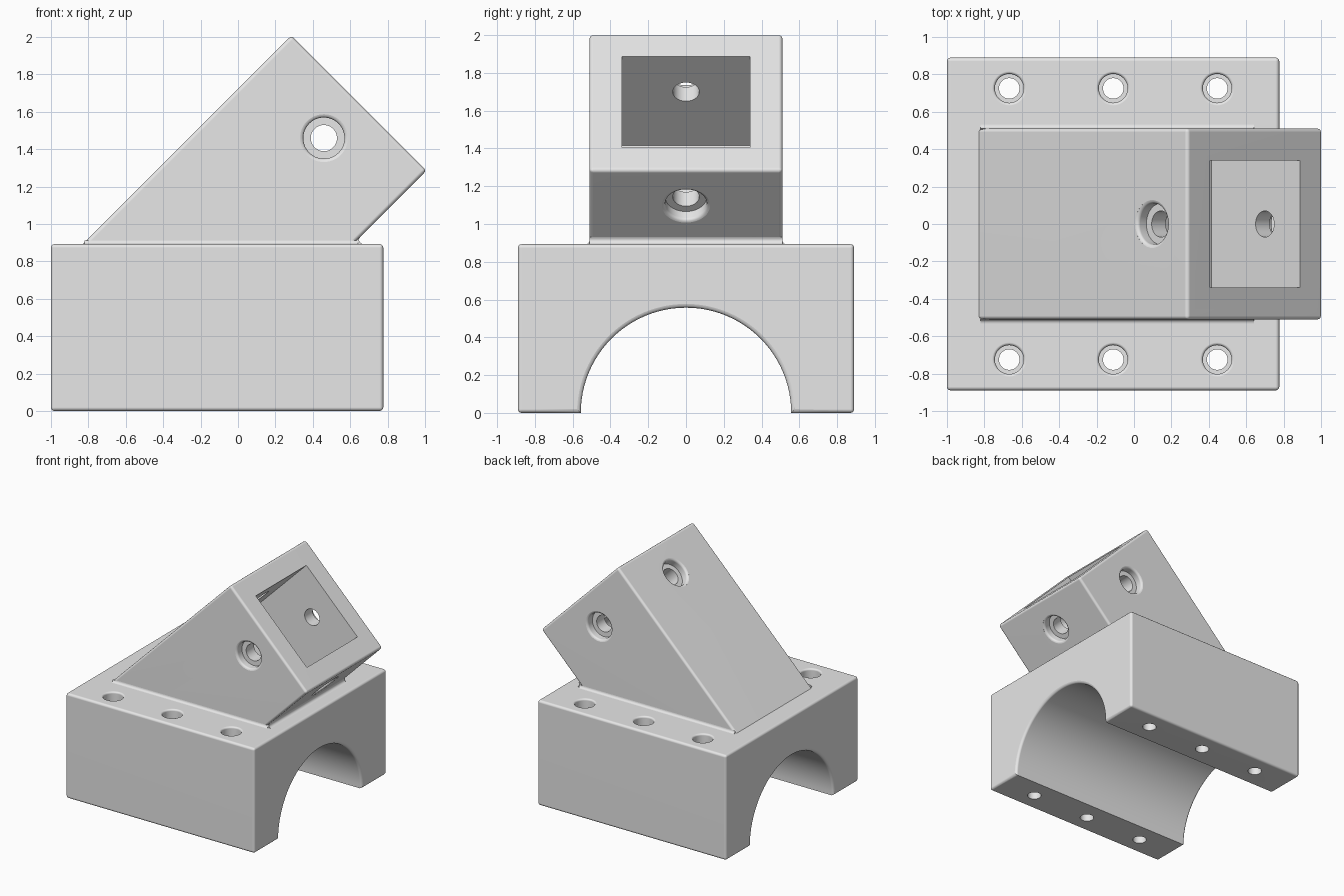
import bpy, bmesh
from math import sin, cos, radians, pi, sqrt
from mathutils import Matrix, Vector

cube = bpy.data.objects.get("Cube")
if cube:
    bpy.data.objects.remove(cube, do_unlink=True)

grey = bpy.data.materials.new("light_grey")
grey.use_nodes = True
grey.diffuse_color = (0.8, 0.8, 0.8, 1)
grey.node_tree.nodes["Principled BSDF"].inputs["Base Color"].default_value = (0.8, 0.8, 0.8, 1)

TOP = 0.893       # top of the base
HALF = 0.511      # half width of the square arm
ROUND = 0.02      # edge rounding


def to_object(bm, name):
    bmesh.ops.recalc_face_normals(bm, faces=bm.faces)
    mesh = bpy.data.meshes.new(name)
    bm.to_mesh(mesh)
    bm.free()
    mesh.materials.append(grey)
    obj = bpy.data.objects.new(name, mesh)
    bpy.context.collection.objects.link(obj)
    return obj


def prism(name, points, axis, lo, hi):
    """Extrude a 2D profile (across, z) along the x or y axis."""
    bm = bmesh.new()
    place = (lambda a, z, d: (d, a, z)) if axis == "x" else (lambda a, z, d: (a, d, z))
    face = bm.faces.new([bm.verts.new(place(a, z, lo)) for a, z in points])
    moved = bmesh.ops.extrude_face_region(bm, geom=[face])["geom"]
    bmesh.ops.translate(bm, vec=place(0, 0, hi - lo),
                        verts=[v for v in moved if isinstance(v, bmesh.types.BMVert)])
    return to_object(bm, name)


def lathe(name, profile, centre, direction, sides=48):
    """Revolve (radius, height) points around a line through centre."""
    bm = bmesh.new()
    rings = [[bm.verts.new((r * cos(2 * pi * i / sides), r * sin(2 * pi * i / sides), h))
              for i in range(sides)] for r, h in profile]
    for a, b in zip(rings, rings[1:]):
        for i in range(sides):
            j = (i + 1) % sides
            bm.faces.new((a[i], a[j], b[j], b[i]))
    bm.faces.new(rings[0])
    bm.faces.new(rings[-1])
    turn = Vector(direction).to_track_quat("Z", "Y").to_matrix().to_4x4()
    bmesh.ops.transform(bm, matrix=Matrix.Translation(centre) @ turn, verts=bm.verts)
    return to_object(bm, name)


def rim(radius, height, r):
    """Rounded flare from a bore wall out to the surface at the given height."""
    arc = [(radius + r * (1 - cos(a)), height - r + r * sin(a))
           for a in (radians(d) for d in (0, 30, 60, 90))]
    return arc + [(radius + r, height + 0.05)]


def mirrored(half):
    return [(r, -h) for r, h in reversed(half)] + half


def apply(obj, kind, **settings):
    mod = obj.modifiers.new(kind.title(), kind)
    for key, value in settings.items():
        setattr(mod, key, value)
    bpy.ops.object.select_all(action="DESELECT")
    bpy.context.view_layer.objects.active = obj
    obj.select_set(True)
    bpy.ops.object.modifier_apply(modifier=mod.name)


def round_edges(obj):
    apply(obj, "BEVEL", width=ROUND, segments=3, limit_method="ANGLE")


def cut(obj, cutter):
    apply(obj, "BOOLEAN", object=cutter, operation="DIFFERENCE", solver="EXACT")
    bpy.data.objects.remove(cutter, do_unlink=True)


def finish(obj):
    bpy.ops.object.select_all(action="DESELECT")
    bpy.context.view_layer.objects.active = obj
    obj.select_set(True)
    bpy.ops.object.shade_smooth_by_angle(angle=radians(40))
    obj.modifiers.new("Even shading", "WEIGHTED_NORMAL").keep_sharp = True


# Base block with a half-round channel along x
base = prism("clamp_base", [(-0.89, 0), (0.89, 0), (0.89, TOP), (-0.89, TOP)], "x", -1, 0.777)
round_edges(base)
middle, half_length = -0.1115, 0.8885
cut(base, lathe("channel_cutter", mirrored(rim(0.557, half_length, ROUND)),
                (middle, 0, 0), (1, 0, 0), 96))

# Countersunk screw holes in two rows
for x in (-0.667, -0.111, 0.445):
    for y in (-0.725, 0.725):
        profile = [(0.055, -0.1), (0.055, TOP - 0.2), (0.077, TOP - 0.2)] + rim(0.077, TOP, 0.015)
        cut(base, lathe("screw_cutter", profile, (x, y, 0), (0, 0, 1), 32))
finish(base)

# Square arm leaning at 45 degrees, its foot buried in the base
peak, tip, foot = Vector((0.285, 2.008)), Vector((1.008, 1.285)), 0.8
arm = prism("angled_arm",
            [peak, tip, (tip.x - tip.y + foot, foot), (peak.x - peak.y + foot, foot)],
            "y", -HALF, HALF)
round_edges(arm)

# Square socket sunk into the end of the arm
along, across = Vector((1, 1)) / sqrt(2), Vector((1, -1)) / sqrt(2)
mouth = (peak + tip) / 2
width, depth = 0.34, 0.667
corners = [mouth + along * a + across * b for a, b in
           ((0.1, -width), (0.1, width), (-depth, width), (-depth, -width))]
cut(arm, prism("socket_cutter", corners, "y", -width, width))

# Counterbored cross holes through all four walls of the arm
hole = mouth - along * 0.265
bore = mirrored([(0.07, HALF - 0.065), (0.11, HALF - 0.065)] + rim(0.11, HALF, 0.018))
for direction in ((0, 1, 0), (-1, 0, 1)):
    cut(arm, lathe("cross_hole_cutter", bore, (hole.x, 0, hole.y), direction))
finish(arm)


# Small fillets where the arm meets the base
def fillet(name, cx, r, end_angle, inner, axis, lo, hi, flip=1):
    angles = [radians(270 + (end_angle - 270) * i / 5) for i in range(6)]
    points = [(flip * (cx + r * cos(a)), TOP + r + r * sin(a)) for a in angles]
    finish(prism(name, points + [(flip * inner, TOP - 0.023)], axis, lo, hi))


heel = tip.x - tip.y + TOP
for side, flip in (("left", 1), ("right", -1)):
    fillet(side + "_fillet", HALF + ROUND, ROUND, 180, HALF - 0.02, "x", -0.82, heel + 0.025, flip)
fillet("underside_fillet", heel + 0.053, 0.022, 135, heel - 0.036, "y", -HALF, HALF)
